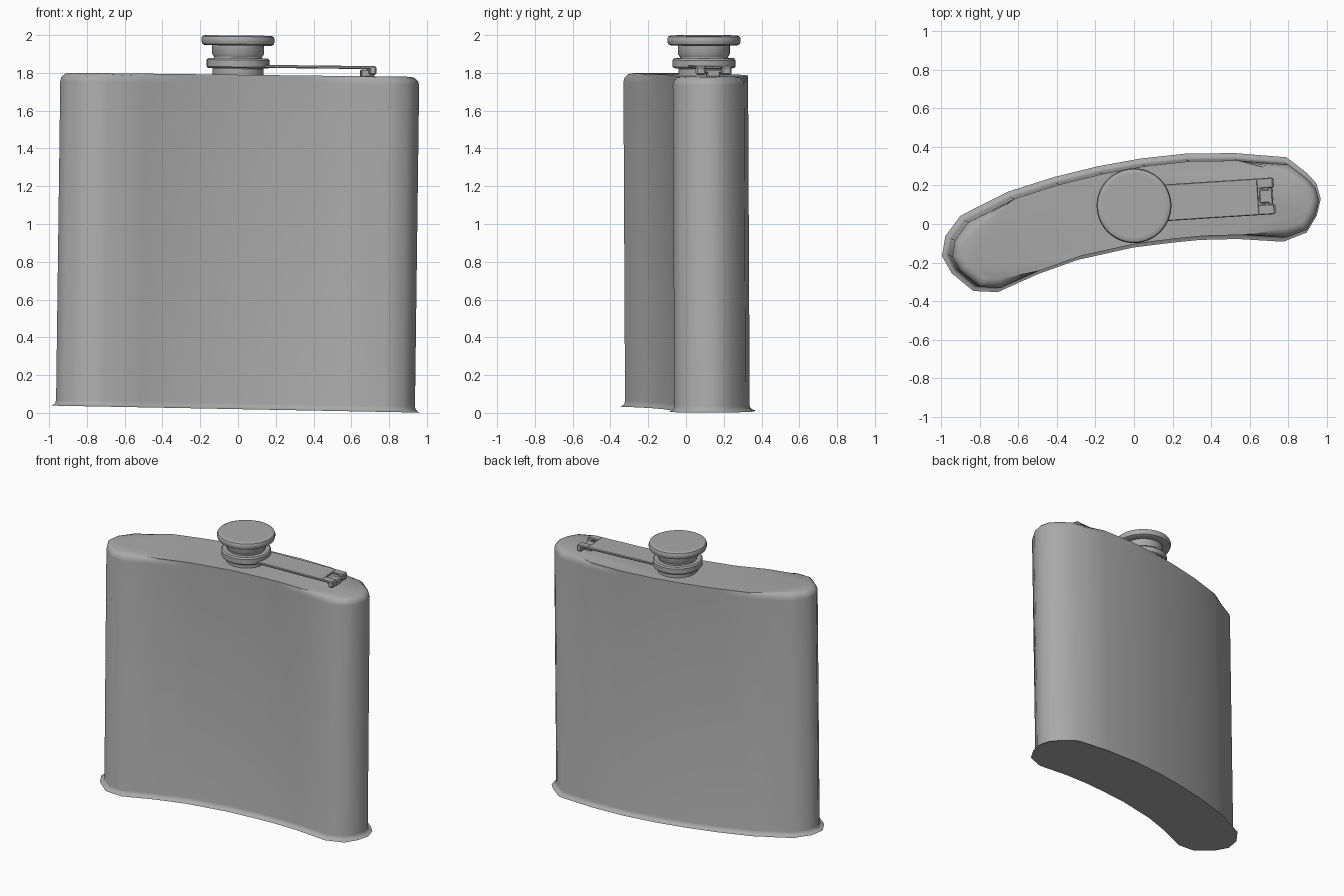
import bpy, bmesh, math

if "Cube" in bpy.data.objects:
    bpy.data.objects.remove(bpy.data.objects["Cube"])

steel = bpy.data.materials.new("brushed_steel")
steel.diffuse_color = (0.40, 0.40, 0.40, 1)
steel.use_nodes = True
steel.node_tree.nodes["Principled BSDF"].inputs["Base Color"].default_value = steel.diffuse_color

CX, CY = 0.0, 0.095      # neck axis


def lean(x, y, z):
    """The whole flask leans very slightly."""
    slope = -0.019 + 0.004 * z
    return (x + 0.013 * (z - 0.9), y - 0.005 * (z - 0.9), z + slope * x)


def finish(name, bm, angle=35, do_lean=True):
    if do_lean:
        for v in bm.verts:
            v.co = lean(*v.co)
    bmesh.ops.recalc_face_normals(bm, faces=bm.faces[:])
    me = bpy.data.meshes.new(name)
    bm.to_mesh(me)
    bm.free()
    ob = bpy.data.objects.new(name, me)
    bpy.context.collection.objects.link(ob)
    me.materials.append(steel)
    bpy.ops.object.select_all(action='DESELECT')
    ob.select_set(True)
    bpy.context.view_layer.objects.active = ob
    bpy.ops.object.shade_smooth_by_angle(angle=math.radians(angle))
    return ob


def lathe(name, profile, n=48):
    """Revolve an (r, z) profile round the neck axis, capping both ends."""
    bm = bmesh.new()
    rings = [[bm.verts.new((CX - 0.013 * (z - 0.9) + r * math.cos(2 * math.pi * i / n),
                            CY + 0.005 * (z - 0.9) + r * math.sin(2 * math.pi * i / n), z))
              for i in range(n)] for r, z in profile]
    for a, b in zip(rings, rings[1:]):
        for i in range(n):
            j = (i + 1) % n
            bm.faces.new((a[i], a[j], b[j], b[i]))
    bm.faces.new(rings[0])
    bm.faces.new(rings[-1])
    return finish(name, bm)


def arm_piece(name, x0, x1, y0, y1, z0, z1, bevel=0.004):
    """Box in arm coordinates: x along the arm, y across it."""
    bm = bmesh.new()
    bmesh.ops.create_cube(bm, size=1)
    for v in bm.verts:
        v.co = ((x0 + x1) / 2 + v.co.x * (x1 - x0), (y0 + y1) / 2 + v.co.y * (y1 - y0),
                (z0 + z1) / 2 + v.co.z * (z1 - z0))
    bmesh.ops.bevel(bm, geom=bm.edges[:], offset=bevel, segments=1, affect='EDGES')
    a = math.radians(3.7)
    for v in bm.verts:
        x, y, z = v.co
        v.co = (x * math.cos(a) - y * math.sin(a) - 0.012,
                0.104 + x * math.sin(a) + y * math.cos(a), z)
    return finish(name, bm)


# Curved body: kidney section extruded upward, rims rounded
section = [(-0.868, 0.015), (-0.63, 0.135), (-0.395, 0.21), (-0.17, 0.265), (0.05, 0.305),
           (0.28, 0.33), (0.53, 0.333), (0.79, 0.312), (0.89, 0.235), (0.93, 0.19),
           (0.948, 0.125), (0.93, 0.05), (0.885, -0.025), (0.78, -0.066), (0.55, -0.052),
           (0.35, -0.057), (0.2, -0.072), (0.0, -0.097), (-0.29, -0.162), (-0.5, -0.237),
           (-0.70, -0.327), (-0.81, -0.322), (-0.91, -0.24), (-0.952, -0.165), (-0.938, -0.08)]
bm = bmesh.new()
bottom = [bm.verts.new((x, y, 0.02)) for x, y in section]
top = [bm.verts.new((x, y, 1.79)) for x, y in section]
for i in range(len(section)):
    j = (i + 1) % len(section)
    bm.faces.new((bottom[i], bottom[j], top[j], top[i]))
caps = [bm.faces.new(bottom), bm.faces.new(top)]
for cap, size in ((1, 0.045), (0, 0.03)):
    bm.edges.ensure_lookup_table()
    z = (0.02, 1.79)[cap]
    rim = [e for e in bm.edges if all(abs(v.co.z - z) < 1e-4 for v in e.verts)]
    bmesh.ops.bevel(bm, geom=rim, offset=size, segments=3, profile=0.5, affect='EDGES')
finish("flask_body", bm, 40)

# Neck, collar that holds the arm, and screw cap
lathe("neck", [(0.135, 1.765), (0.135, 1.822), (0.128, 1.83), (0.128, 1.89)])
lathe("arm_collar", [(0.135, 1.825), (0.16, 1.825), (0.166, 1.832), (0.166, 1.868),
                     (0.158, 1.878), (0.13, 1.878)])
lathe("screw_cap", [(0.12, 1.885), (0.128, 1.885), (0.137, 1.9), (0.137, 1.945), (0.176, 1.945),
                    (0.189, 1.952), (0.194, 1.966), (0.194, 1.98), (0.189, 1.992),
                    (0.176, 1.998), (0.165, 1.998)])

# Retaining arm with a notched, hinged end
arm_piece("arm_plate", 0.11, 0.645, -0.095, 0.095, 1.828, 1.844)
for side, s in (("front", -1), ("back", 1)):
    lo, hi = sorted((s * 0.042, s * 0.095))
    arm_piece("arm_finger_" + side, 0.64, 0.725, lo, hi, 1.828, 1.844)
    arm_piece("arm_knuckle_" + side, 0.69, 0.73, lo, hi, 1.798, 1.842, 0.008)
arm_piece("hinge_block", 0.65, 0.72, -0.036, 0.036, 1.785, 1.826, 0.006)
arm_piece("hinge_pin", 0.695, 0.72, -0.09, 0.09, 1.806, 1.826, 0.006)
